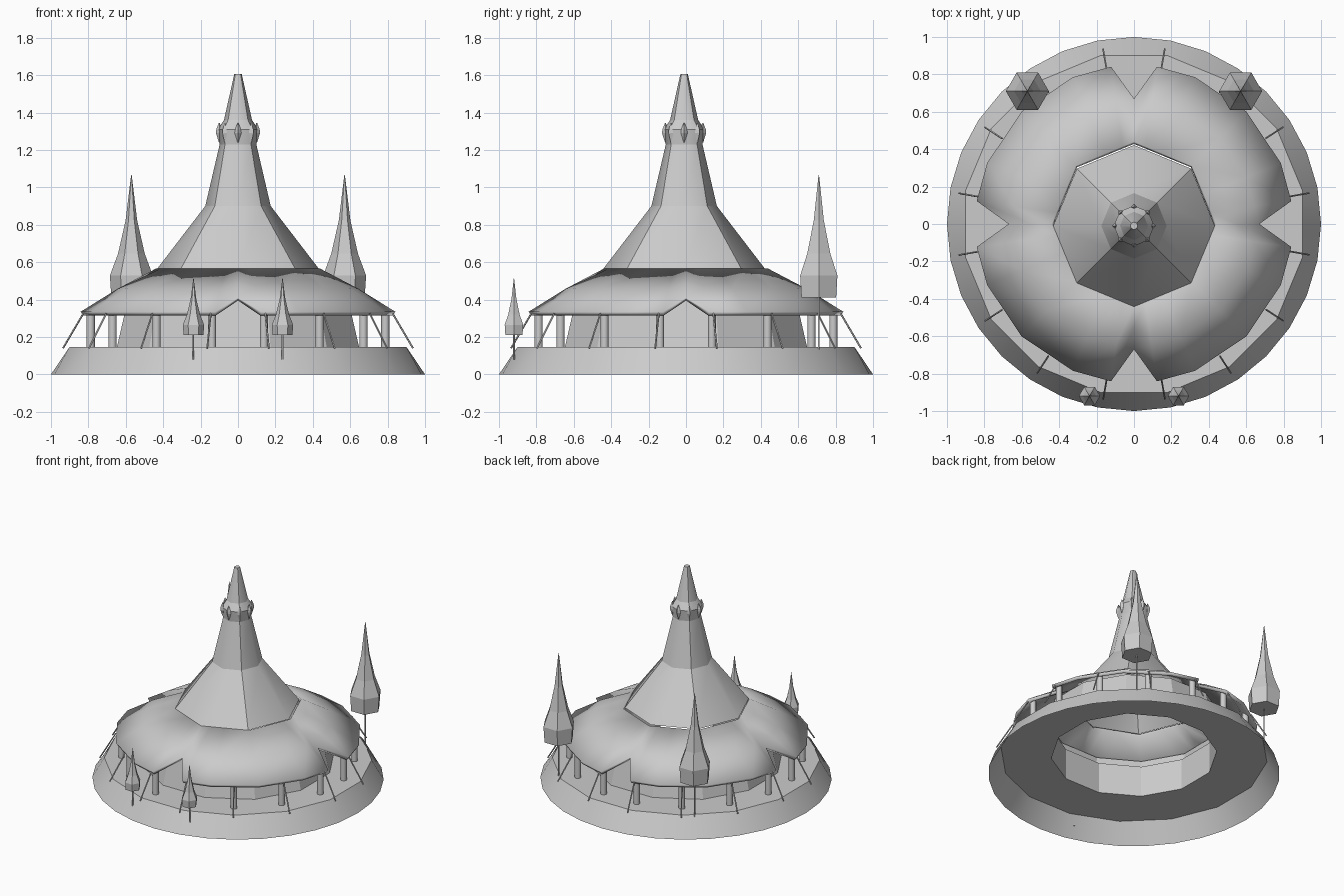
import bpy, bmesh, math
from mathutils import Vector

cube = bpy.data.objects.get("Cube")
if cube:
    bpy.data.objects.remove(cube, do_unlink=True)

GREY = (0.6, 0.6, 0.6, 1)
mat = bpy.data.materials.new("plain grey")
mat.use_nodes = True
mat.diffuse_color = GREY
mat.node_tree.nodes["Principled BSDF"].inputs["Base Color"].default_value = GREY


def finish(name, bm, smooth=None, sharp=None):
    """Turn a bmesh into a named object with the shared material."""
    mesh = bpy.data.meshes.new(name)
    bm.to_mesh(mesh)
    bm.free()
    mesh.materials.append(mat)
    ob = bpy.data.objects.new(name, mesh)
    bpy.context.collection.objects.link(ob)
    if smooth:
        bpy.ops.object.select_all(action='DESELECT')
        ob.select_set(True)
        bpy.context.view_layer.objects.active = ob
        bpy.ops.object.shade_smooth_by_angle(angle=math.radians(smooth))
    return ob


def ring(bm, points):
    return [bm.verts.new(p) for p in points]


def polar(r, a, z, c=(0, 0)):
    return (c[0] + r * math.cos(a), c[1] + r * math.sin(a), z)


def loft(bm, rings, cap=False, bottom=False):
    """Bridge successive rings; return the new side faces."""
    n = len(rings[0])
    for lo, hi in zip(rings, rings[1:]):
        for i in range(n):
            j = (i + 1) % n
            bm.faces.new((lo[i], lo[j], hi[j], hi[i]))
    if cap:
        bm.faces.new(rings[-1])
    if bottom:
        bm.faces.new(rings[0][::-1])


def lathe(bm, profile, sides, phase=0, c=(0, 0), cap=True, bottom=True):
    rings = [ring(bm, [polar(r, phase + math.tau * i / sides, z, c)
                       for i in range(sides)]) for r, z in profile]
    loft(bm, rings, cap, bottom)


def rod(bm, a, b, r, sides):
    """Straight bar between two points."""
    a, b = Vector(a), Vector(b)
    turn = (b - a).to_track_quat('Z', 'Y')
    rings = [ring(bm, [p + turn @ Vector(polar(r, math.tau * i / sides, 0))
                       for i in range(sides)]) for p in (a, b)]
    loft(bm, rings, True, True)


# Open-bottomed sloping base with a deck around the hall
DECK = 0.147
bm = bmesh.new()
angles = [math.tau * i / 32 for i in range(32)]
foot = ring(bm, [polar(1, a, 0) for a in angles])
rim = ring(bm, [polar(0.918 if i % 2 else 0.9, a, DECK) for i, a in enumerate(angles)])
loft(bm, [foot, rim])
finish("base_skirt", bm, 30)

bm = bmesh.new()
outer = ring(bm, [polar(0.918 if i % 2 else 0.9, a, DECK) for i, a in enumerate(angles)])
inner = ring(bm, [polar(0.57, a, DECK) for a in angles])
loft(bm, [outer, inner])
finish("deck", bm)

# Hall wall, outer skin leaning inward and upright inner skin
bm = bmesh.new()
lathe(bm, [(0.57, 0.38), (0.57, DECK), (0.67, DECK), (0.60, 0.44)], 12,
      math.pi / 12, cap=False, bottom=False)
bmesh.ops.reverse_faces(bm, faces=[f for f in bm.faces if f.calc_center_median().xy.length < 0.56])
bmesh.ops.recalc_face_normals(bm, faces=bm.faces)
finish("hall_wall", bm)

# Four-lobed roof, notched over each entrance
bm = bmesh.new()
eave, middle, top = [], [], []
for quarter in range(4):
    for deg in (0, 8.3, 22.5, 45, 67.5, 81.7):
        a = math.radians(deg + 90 * quarter)
        notch = deg == 0
        eave.append(polar(0.67, a, 0.415) if notch else polar(0.85, a, 0.335))
        middle.append(polar(0.55, a, 0.485) if notch else polar(0.65, a, 0.458))
        octagon = 0.44 * math.cos(math.pi / 8) / math.cos(math.radians(deg % 45 - 22.5))
        top.append(polar(octagon, a, 0.565))
loft(bm, [ring(bm, eave), ring(bm, middle), ring(bm, top)])
roof = finish("lobed_roof", bm, 45)
solid = roof.modifiers.new("thickness", 'SOLIDIFY')
solid.thickness = 0.025
solid.offset = -1

# Eight-sided spire: four soft panels divided by sharp diagonal ridges
bm = bmesh.new()
SPIRE = (0, -0.01)
lathe(bm, [(0.432, 0.565), (0.175, 0.9), (0.098, 1.23), (0.108, 1.31),
           (0.075, 1.36), (0.02, 1.605)], 8, c=SPIRE, bottom=False)
for f in bm.faces:
    f.smooth = True
for e in bm.edges:
    p, q = (v.co - Vector((*SPIRE, 0)) for v in e.verts)
    along = abs(p.z - q.z) > 0.01
    diagonal = abs(abs(p.x) - abs(p.y)) < 0.001
    e.smooth = along and not diagonal
finish("spire", bm)

# Pointed ornaments round the spire collar
bm = bmesh.new()
for i in range(8):
    a = math.tau * i / 8
    c = polar(0.1, a, 0, SPIRE)[:2]
    lathe(bm, [(0.002, 1.24), (0.018, 1.29), (0.016, 1.31), (0.002, 1.345)], 4, a, c)
finish("collar_ornaments", bm)

# Veranda posts and the stay ropes outside them
posts, stays = bmesh.new(), bmesh.new()
for quarter in range(4):
    for deg in (10, 33, 57, 80):
        a = math.radians(deg + 90 * quarter)
        rod(posts, polar(0.8, a, DECK), polar(0.8, a, 0.34), 0.022, 10)
        rod(stays, polar(0.84, a, 0.325), polar(0.95, a, 0.14), 0.005, 5)
finish("veranda_posts", posts, 40)
finish("stay_ropes", stays)


# Slender six-sided trees on thin trunks
def tree(name, c, r, z, height, ground):
    bm = bmesh.new()
    profile = [(0.93, 0), (1, 0.18), (0.62, 0.36), (0.27, 0.63), (0.015, 1)]
    lathe(bm, [(r * k, z + height * t) for k, t in profile], 6, c=c)
    rod(bm, (*c, ground), (*c, z + 0.02), 0.005, 5)
    finish(name, bm)


for side, s in (("left", 1), ("right", -1)):
    tree("back_tree_" + side, (0.57 * s, 0.71), 0.115, 0.41, 0.655, 0.13)
    tree("front_tree_" + side, (0.238 * s, -0.92), 0.057, 0.21, 0.305, 0.08)
